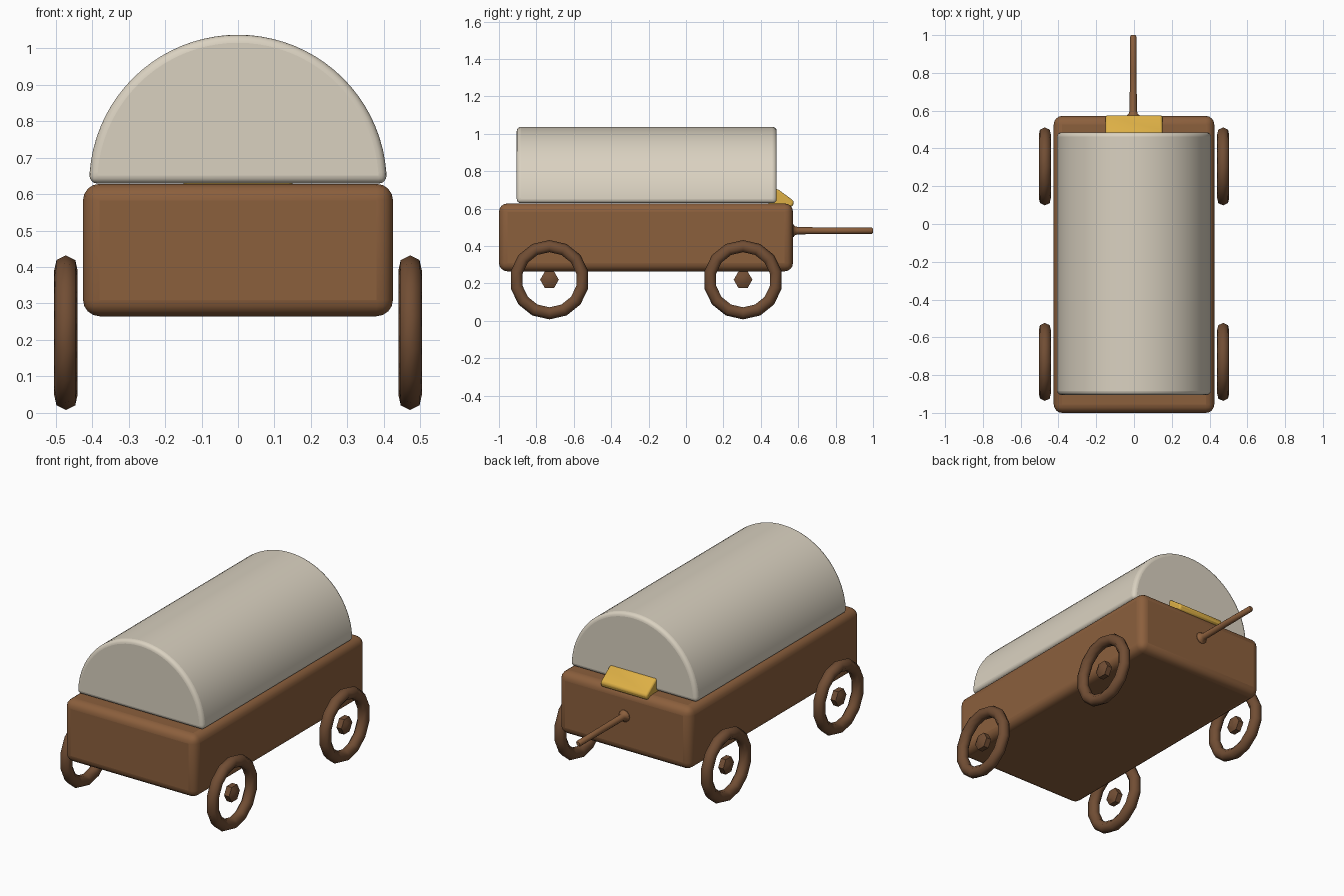
import bpy, bmesh, math
from mathutils import Matrix, Vector

cube = bpy.data.objects.get("Cube")
if cube:
    bpy.data.objects.remove(cube, do_unlink=True)


def material(name, rgb):
    m = bpy.data.materials.new(name)
    m.use_nodes = True
    m.diffuse_color = (*rgb, 1)
    bsdf = m.node_tree.nodes["Principled BSDF"]
    bsdf.inputs["Base Color"].default_value = (*rgb, 1)
    bsdf.inputs["Roughness"].default_value = 0.8
    return m


wood = material("brown wood", (0.26, 0.115, 0.046))
dark_wood = material("dark wood", (0.165, 0.075, 0.034))
canvas = material("cream canvas", (0.70, 0.64, 0.53))
yellow = material("yellow seat", (0.72, 0.43, 0.06))


def finish(name, bm, mat, bevel=0, segments=4, angle=40):
    """Turn a bmesh into a shaded object, with rounded edges if wanted."""
    bmesh.ops.recalc_face_normals(bm, faces=bm.faces)
    mesh = bpy.data.meshes.new(name)
    bm.to_mesh(mesh)
    bm.free()
    mesh.materials.append(mat)
    ob = bpy.data.objects.new(name, mesh)
    bpy.context.collection.objects.link(ob)
    if bevel:
        mod = ob.modifiers.new("rounded edges", "BEVEL")
        mod.width = bevel
        mod.segments = segments
        mod.limit_method = "ANGLE"
        mod.angle_limit = math.radians(35)
    bpy.ops.object.select_all(action="DESELECT")
    ob.select_set(True)
    bpy.context.view_layer.objects.active = ob
    bpy.ops.object.shade_smooth_by_angle(angle=math.radians(angle))
    return ob


def extrude_profile(points, axis, length):
    """Fill a closed outline and extrude it along one axis."""
    bm = bmesh.new()
    face = bm.faces.new([bm.verts.new(p) for p in points])
    out = bmesh.ops.extrude_face_region(bm, geom=[face])
    moved = [v for v in out["geom"] if isinstance(v, bmesh.types.BMVert)]
    bmesh.ops.translate(bm, verts=moved, vec=Vector(axis) * length)
    return bm


def lathe(rings, sides, place):
    """Closed solid of revolution about y from (distance, radius) pairs."""
    bm = bmesh.new()
    loops = []
    for y, r in rings:
        turn = [2 * math.pi * i / sides for i in range(sides)]
        loops.append([bm.verts.new((r * math.cos(a), y, r * math.sin(a))) for a in turn])
    for a, b in zip(loops, loops[1:]):
        for i in range(sides):
            j = (i + 1) % sides
            bm.faces.new((a[i], a[j], b[j], b[i]))
    bm.faces.new(loops[0])
    bm.faces.new(loops[-1])
    bmesh.ops.transform(bm, matrix=place, verts=bm.verts)
    return bm


# Wagon box
bm = bmesh.new()
size = Matrix.Diagonal((0.85, 1.572, 0.363, 1))
bmesh.ops.create_cube(bm, size=1, matrix=Matrix.Translation((0, -0.214, 0.4465)) @ size)
finish("wagon_box", bm, wood, bevel=0.045)

# Half-round canvas cover
steps = 40
arch = [(0.408 * math.cos(math.pi * i / steps), -0.905,
         0.629 + 0.408 * math.sin(math.pi * i / steps)) for i in range(steps + 1)]
finish("canvas_cover", extrude_profile(arch, (0, 1, 0), 1.39), canvas, bevel=0.022)

# Sloping seat
seat = [(-0.15, y, z) for y, z in
        ((0.44, 0.61), (0.57, 0.61), (0.578, 0.64), (0.49, 0.705), (0.44, 0.705))]
finish("seat", extrude_profile(seat, (1, 0, 0), 0.30), yellow, bevel=0.01, segments=2)

# Draw pole, flared where it meets the box
pole = [(0.55, 0.036), (0.575, 0.034), (0.583, 0.024), (0.60, 0.019),
        (0.80, 0.018), (0.992, 0.017), (1.0, 0.011)]
finish("draw_pole", lathe(pole, 12, Matrix.Translation((-0.004, 0, 0.482))), wood)

# Wheel rims and loose hubs
hub = [(-0.03, 0.022), (-0.016, 0.05), (0.016, 0.05), (0.03, 0.022)]
major, minor = 14, 7
for side, x in (("left", 0.472), ("right", -0.472)):
    for end, y in (("front", -0.73), ("back", 0.305)):
        centre = Matrix.Translation((x, y, 0.22))
        bm = bmesh.new()
        rings = []
        for i in range(major):
            a = 2 * math.pi * i / major
            ring = []
            for k in range(minor):
                b = 2 * math.pi * k / minor
                r = 0.178 + 0.034 * math.cos(b)
                ring.append(bm.verts.new((0.033 * math.sin(b), r * math.sin(a), r * math.cos(a))))
            rings.append(ring)
        for i in range(major):
            p, q = rings[i], rings[(i + 1) % major]
            for k in range(minor):
                n = (k + 1) % minor
                bm.faces.new((p[k], p[n], q[n], q[k]))
        bmesh.ops.transform(bm, matrix=centre, verts=bm.verts)
        finish(f"{end}_{side}_wheel_rim", bm, dark_wood, angle=60)
        spin = centre @ Matrix.Rotation(math.pi / 2, 4, "Z")
        finish(f"{end}_{side}_hub", lathe(hub, 6, spin), dark_wood, angle=30)
